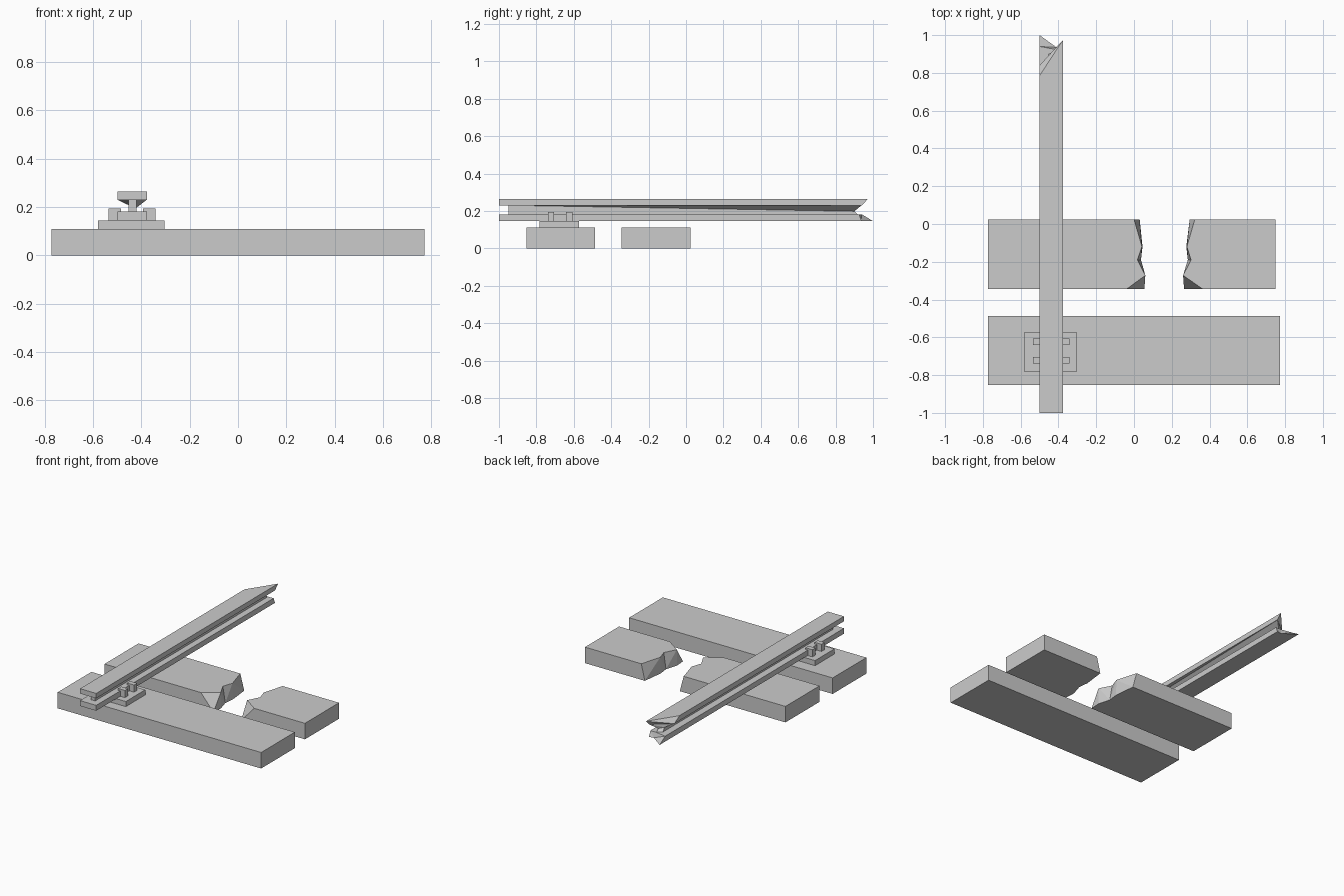
import bpy

if "Cube" in bpy.data.objects:
    bpy.data.objects.remove(bpy.data.objects["Cube"])


def loft(name, a, b):
    """Solid between two matching closed outlines of 3D points."""
    n = len(a)
    faces = [tuple(range(n))[::-1], tuple(range(n, 2 * n))]
    faces += [(i, (i + 1) % n, n + (i + 1) % n, n + i) for i in range(n)]
    me = bpy.data.meshes.new(name)
    me.from_pydata(list(a) + list(b), [], faces)
    ob = bpy.data.objects.new(name, me)
    bpy.context.collection.objects.link(ob)
    bpy.context.view_layer.objects.active = ob
    bpy.ops.object.mode_set(mode='EDIT')
    bpy.ops.mesh.select_all(action='SELECT')
    bpy.ops.mesh.quads_convert_to_tris(quad_method='BEAUTY', ngon_method='BEAUTY')
    bpy.ops.mesh.normals_make_consistent(inside=False)
    bpy.ops.object.mode_set(mode='OBJECT')
    return ob


def slab(name, low, high, z0, z1):
    """Horizontal slab whose bottom and top outlines may differ."""
    return loft(name, [(x, y, z0) for x, y in low], [(x, y, z1) for x, y in high])


def box(name, x0, x1, y0, y1, z0, z1):
    p = [(x0, y0), (x1, y0), (x1, y1), (x0, y1)]
    return slab(name, p, p, z0, z1)


# Whole sleeper
box("front_sleeper", -0.773, 0.773, -0.853, -0.487, 0, 0.11)

# Snapped sleeper: two halves with matching jagged ends
ys = [-0.345, -0.272, -0.19, -0.12, 0.025]


def half(name, outer, low, high):
    caps = [(outer, ys[-1]), (outer, ys[0])]
    slab(name, list(zip(low, ys)) + caps, list(zip(high, ys)) + caps, 0, 0.11)


half("broken_sleeper_left", -0.773,
     [0.055, 0.06, 0.037, 0.045, 0.03], [-0.04, 0.06, 0.018, 0.042, 0.0])
half("broken_sleeper_right", 0.75,
     [0.265, 0.26, 0.285, 0.277, 0.295], [0.365, 0.26, 0.302, 0.28, 0.322])

# Rail foot, web and head, torn at the far end
L, R = -0.5, -0.377
slab("rail_foot",
     [(L, -1), (R, -1), (R, 0.94), (-0.41, 0.935), (L, 1.0)],
     [(L, -1), (R, -1), (R, 0.925), (-0.42, 0.925), (L, 0.94)], 0.145, 0.182)
wl, wr = -0.453, -0.42
loft("rail_web",
     [(wl, -0.95, 0.23), (wl, -0.95, 0.229), (wl, -0.95, 0.18),
      (wr, -0.95, 0.18), (wr, -0.95, 0.229), (wr, -0.95, 0.23)],
     [(L, 0.84, 0.231), (wl, 0.88, 0.208), (wl, 0.9, 0.18),
      (wr, 0.92, 0.18), (wr, 0.9, 0.198), (R, 0.94, 0.231)])
slab("rail_head",
     [(L, -1), (R, -1), (R, 0.94), (L, 0.84)],
     [(L, -1), (R, -1), (R, 0.973), (L, 0.785)], 0.23, 0.264)

# Base plate and four hooked spikes gripping the foot
box("base_plate", -0.58, -0.304, -0.783, -0.572, 0.11, 0.145)
mid = (L + R) / 2
for i, y in enumerate((-0.722, -0.624)):
    for side in (-1, 1):
        hook = [(0.045, 0.182), (0.045, 0.194), (0.097, 0.194),
                (0.097, 0.145), (0.0615, 0.145), (0.0615, 0.182)]
        loft(f"spike_{i}_{'left' if side < 0 else 'right'}",
             [(mid + side * x, y - 0.017, z) for x, z in hook],
             [(mid + side * x, y + 0.017, z) for x, z in hook])
